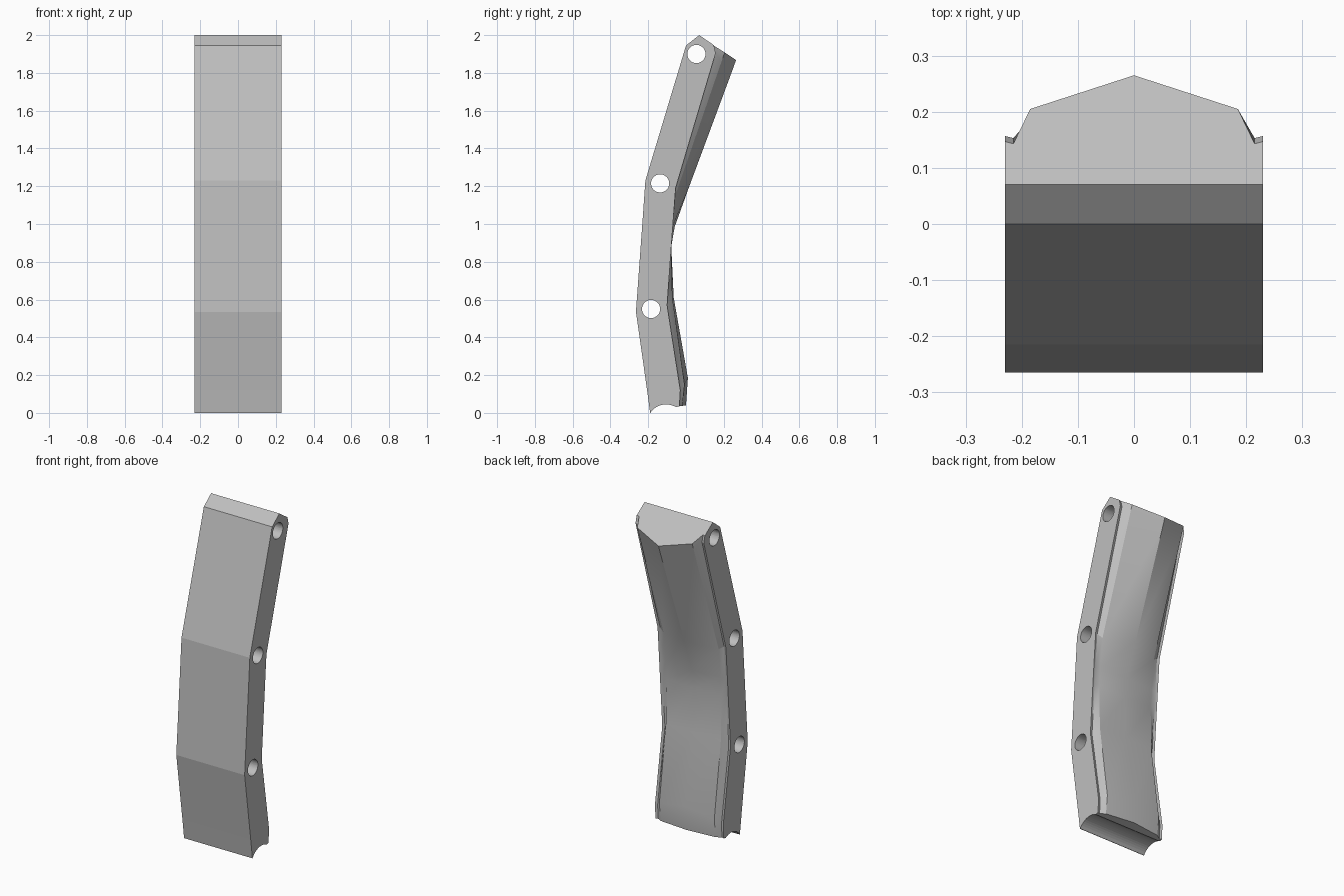
import bpy, bmesh, math

cube = bpy.data.objects.get("Cube")
if cube:
    bpy.data.objects.remove(cube, do_unlink=True)

grey = bpy.data.materials.new("light_grey")
grey.use_nodes = True
colour = (0.52, 0.52, 0.52, 1)
grey.diffuse_color = colour
grey.node_tree.nodes["Principled BSDF"].inputs["Base Color"].default_value = colour

HALF = 0.23
# Stations up the grip: front, side edge, shoulder and spine, each as (y, z)
stations = [
    ((-.19, .0), (-.035, .035), (-.02, .037), (.0, .04)),
    ((-.206, .12), (-.03, .12), (-.008, .15), (.01, .185)),
    ((-.265, .535), (-.10, .57), (-.072, .61), (-.065, .61)),
    ((-.24, .88), (-.078, .88), (-.078, .88), (-.08, .87)),
    ((-.232, .99), (-.07, .99), (-.07, .99), (-.06, .985)),
    ((-.215, 1.23), (-.055, 1.19), (-.05, 1.17), (.014, 1.19)),
    ((.0, 1.945), (.157, 1.905), (.188, 1.86), (.248, 1.82)),
    ((.07, 2.0), (.147, 1.947), (.205, 1.908), (.265, 1.868)),
]


def section(bm, front, edge, shoulder, spine):
    """Closed ring: front corners, then across the back from left to right."""
    groove = (edge[0] - .004, edge[1])
    half = [(HALF, front), (HALF, edge), (.215, groove), (.185, shoulder)]
    ring = half + [(0, spine)] + [(-x, p) for x, p in reversed(half)]
    return [bm.verts.new((x, y, z)) for x, (y, z) in ring]


# Main body lofted through the stations
bm = bmesh.new()
rings = [section(bm, *s) for s in stations]
count = len(rings[0])
for low, high in zip(rings, rings[1:]):
    for i in range(count):
        j = (i + 1) % count
        bm.faces.new((low[i], low[j], high[j], high[i]))
bm.faces.new(rings[0])
bm.faces.new(rings[-1])
bmesh.ops.recalc_face_normals(bm, faces=bm.faces)
for ring in rings:
    bm.edges.get((ring[0], ring[-1])).smooth = False  # crisp front bends
mesh = bpy.data.meshes.new("curved_body")
bm.to_mesh(mesh)
bm.free()
body = bpy.data.objects.new("curved_body", mesh)
bpy.context.collection.objects.link(body)
mesh.materials.append(grey)


def cut_across(name, y, z, radius):
    """Cut a round channel through the body from side to side."""
    bpy.ops.mesh.primitive_cylinder_add(
        vertices=48, radius=radius, depth=1, location=(0, y, z),
        rotation=(0, math.pi / 2, 0))
    cutter = bpy.context.object
    cutter.name = name
    cutter.hide_render = True
    cutter.data.materials.append(grey)
    mod = body.modifiers.new(name, "BOOLEAN")
    mod.operation = "DIFFERENCE"
    mod.solver = "EXACT"
    mod.object = cutter
    bpy.context.view_layer.objects.active = body
    bpy.ops.object.modifier_apply(modifier=name)
    bpy.data.objects.remove(cutter, do_unlink=True)


# Three pin holes and the concave foot
cut_across("top_hole", .055, 1.90, .048)
cut_across("middle_hole", -.137, 1.215, .048)
cut_across("lower_hole", -.185, .55, .048)
cut_across("foot_hollow", -.105, -.055, .1)

bpy.ops.object.select_all(action="DESELECT")
body.select_set(True)
bpy.context.view_layer.objects.active = body
bpy.ops.object.shade_smooth_by_angle(angle=math.radians(25))
